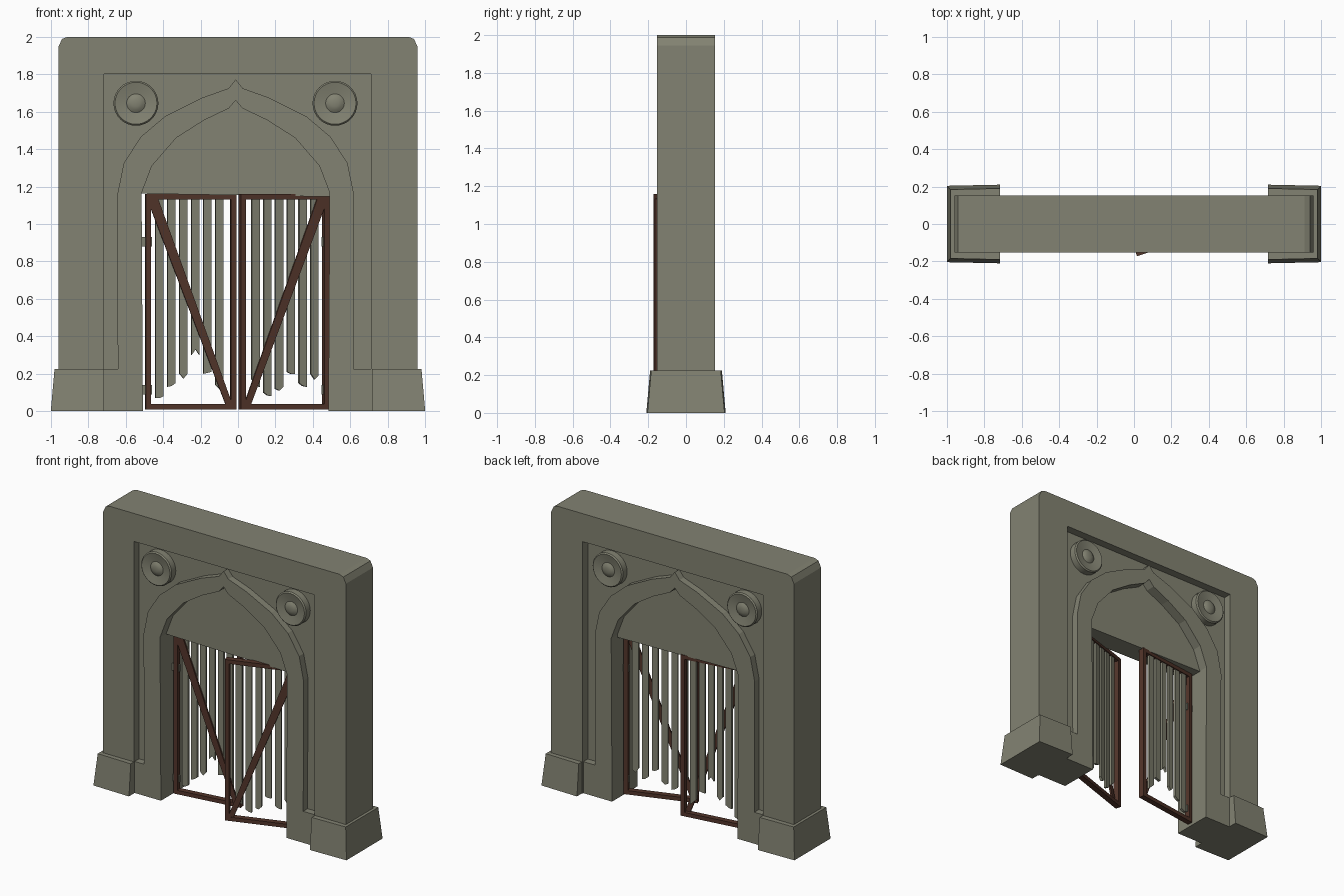
import bpy, bmesh, math
from mathutils import Matrix, Vector

if "Cube" in bpy.data.objects:
    bpy.data.objects.remove(bpy.data.objects["Cube"])


def material(name, rgb):
    m = bpy.data.materials.new(name)
    m.diffuse_color = (*rgb, 1)
    m.use_nodes = True
    m.node_tree.nodes["Principled BSDF"].inputs["Base Color"].default_value = m.diffuse_color
    return m


STONE = material("weathered stone", (0.225, 0.225, 0.168))
WOOD = material("dark brown wood", (0.085, 0.035, 0.023))
I = Matrix.Identity(4)


def finish(bm, name, mat, mtx=I):
    bm.transform(mtx)
    bmesh.ops.recalc_face_normals(bm, faces=bm.faces)
    me = bpy.data.meshes.new(name)
    bm.to_mesh(me)
    bm.free()
    me.materials.append(mat)
    ob = bpy.data.objects.new(name, me)
    bpy.context.collection.objects.link(ob)
    return ob


def prism(name, outline, y0, y1, mat, mtx=I):
    """Extrude an x-z outline from y0 to y1."""
    bm = bmesh.new()
    f = bm.faces.new([bm.verts.new((x, y0, z)) for x, z in outline])
    r = bmesh.ops.extrude_face_region(bm, geom=[f])
    bmesh.ops.translate(bm, vec=(0, y1 - y0, 0),
                        verts=[v for v in r["geom"] if isinstance(v, bmesh.types.BMVert)])
    return finish(bm, name, mat, mtx)


def rect(x0, x1, z0, z1):
    return [(x0, z0), (x1, z0), (x1, z1), (x0, z1)]


AX = -0.0125  # arch centre line


def full(half):
    """Mirror a left half profile (bottom to apex) about the arch centre."""
    return half + [(2 * AX - x, z) for x, z in reversed(half[:-1])]


# outer frame: two pillars and lintel with clipped top corners
prism("outer_frame", [(-0.96, 0), (-0.96, 1.945), (-0.94, 1.988), (-0.91, 2), (0.91, 2),
                      (0.94, 1.988), (0.96, 1.945), (0.96, 0), (0.71, 0), (0.71, 1.8),
                      (-0.715, 1.8), (-0.715, 0)], -0.153, 0.153, STONE)

# arch profiles
inner = [(-0.508, 0), (-0.515, 1.165), (-0.46, 1.31), (-0.33, 1.46), (-0.18, 1.555),
         (-0.05, 1.617), (AX, 1.66)]
outer = [(-0.642, 0.225), (-0.644, 1.16), (-0.61, 1.325), (-0.52, 1.465), (-0.39, 1.575),
         (-0.19, 1.675), (-0.05, 1.725), (AX, 1.772)]
middle = [(-0.57, 0), (-0.575, 1.16), (-0.53, 1.32), (-0.39, 1.5), (-0.185, 1.615),
          (-0.05, 1.67), (AX, 1.715)]

# recessed wall panel around the arch
prism("recessed_panel", [(-0.75, 0), (-0.75, 1.85), (0.75, 1.85), (0.75, 0)]
      + list(reversed(full(middle))), -0.095, 0.095, STONE)

# raised arch band with feet
feet = [(-0.74, 0), (-0.74, 0.225)]
band = feet + full(outer) + [(0.74, 0.225), (0.74, 0)]
prism("arch_band", band + list(reversed(full(inner))), -0.145, 0.145, STONE)

# filled head of the arch
head = full(middle[1:])
head[0], head[-1] = (-0.575, 1.163), (0.55, 1.145)
prism("arch_head", head, -0.075, 0.075, STONE)

# tapered pillar bases
for s, side in ((-1, "left"), (1, "right")):
    bm = bmesh.new()
    rings = []
    for z, xo, y in ((0, 1.0, 0.21), (0.225, 0.98, 0.19)):
        rings.append([bm.verts.new((s * x, yy, z)) for x, yy in
                      ((0.715, -y), (xo, -y + 0.006), (xo, y - 0.006), (0.715, y))])
    bm.faces.new(rings[0])
    bm.faces.new(rings[1])
    for i in range(4):
        j = (i + 1) % 4
        bm.faces.new((rings[0][i], rings[0][j], rings[1][j], rings[1][i]))
    finish(bm, side + "_pillar_base", STONE)

# round rosettes, dished with a centre boss, on both faces
PROFILE = [(0.12, 0.08), (0.12, 0.142), (0.112, 0.15), (0.08, 0.143), (0.05, 0.138),
           (0.035, 0.148), (0.018, 0.153)]
N = 32
for cx in (-0.545, 0.518):
    for s, face in ((-1, "front"), (1, "back")):
        bm = bmesh.new()
        loops = [[bm.verts.new((cx + r * math.cos(2 * math.pi * i / N), s * d,
                                1.645 + r * math.sin(2 * math.pi * i / N))) for i in range(N)]
                 for r, d in PROFILE]
        for a, b in zip(loops, loops[1:]):
            for i in range(N):
                j = (i + 1) % N
                bm.faces.new((a[i], a[j], b[j], b[i]))
        bm.faces.new(loops[0])
        bm.faces.new(loops[-1])
        ob = finish(bm, face + "_rosette", STONE)
        bpy.context.view_layer.objects.active = ob
        ob.select_set(True)
        bpy.ops.object.shade_smooth_by_angle(angle=math.radians(40))
        ob.select_set(False)


def door(side, hinge, direction, w, bottoms):
    """Door leaf in local space: x from hinge to free edge, -y is the front."""
    dx, dy = direction
    nx, ny = (-dy, dx) if dx > 0 else (dy, -dx)
    mtx = Matrix(((dx, nx, 0, hinge[0]), (dy, ny, 0, hinge[1]), (0, 0, 1, 0), (0, 0, 0, 1)))
    f, t, z0, z1 = 0.028, 0.02, 0.01, 1.16
    # wooden frame
    for name, r in (("hinge_stile", rect(0, f, z0, z1)), ("free_stile", rect(w - f, w, z0, z1)),
                    ("bottom_rail", rect(f, w - f, z0, z0 + f)),
                    ("top_rail", rect(f, w - f, z1 - f, z1))):
        prism(side + "_door_" + name, r, -t, t, WOOD, mtx)
    # diagonal brace
    prism(side + "_door_brace", [(f, z1 - f), (f + 0.04, z1 - f), (w - f, z0 + f + 0.02),
                                 (w - f, z0 + f), (w - f - 0.03, z0 + f), (f, z1 - f - 0.05)],
          -0.018, -0.005, WOOD, mtx)
    # broken slats with ragged lower ends
    for i, (a, b, c) in enumerate(bottoms):
        x = 0.05 + i * (w - 0.1) / 6 + 0.005
        prism(side + "_door_slat", [(x, a), (x + 0.022, b), (x + 0.043, c),
                                    (x + 0.043, 1.145), (x, 1.145)], -0.004, 0.014, STONE, mtx)
    # hinge plates
    for z in (0.09, 0.88):
        prism(side + "_door_hinge", rect(-0.03, 0.036, z, z + 0.05), -0.006, 0.006, STONE, mtx)


a, b = math.radians(8), math.radians(18.5)
door("left", (-0.495, -0.005), (math.cos(a), math.sin(a)), 0.488,
     [(0.07, 0.07, 0.08), (0.13, 0.135, 0.15), (0.2, 0.175, 0.2),
      (0.3, 0.33, 0.3), (0.2, 0.205, 0.21), (0.14, 0.12, 0.1)])
door("right", (0.482, 0.005), (-math.cos(b), -math.sin(b)), 0.498,
     [(0.19, 0.17, 0.2), (0.13, 0.135, 0.15), (0.2, 0.2, 0.21),
      (0.13, 0.11, 0.12), (0.08, 0.085, 0.1), (0.13, 0.15, 0.17)])
